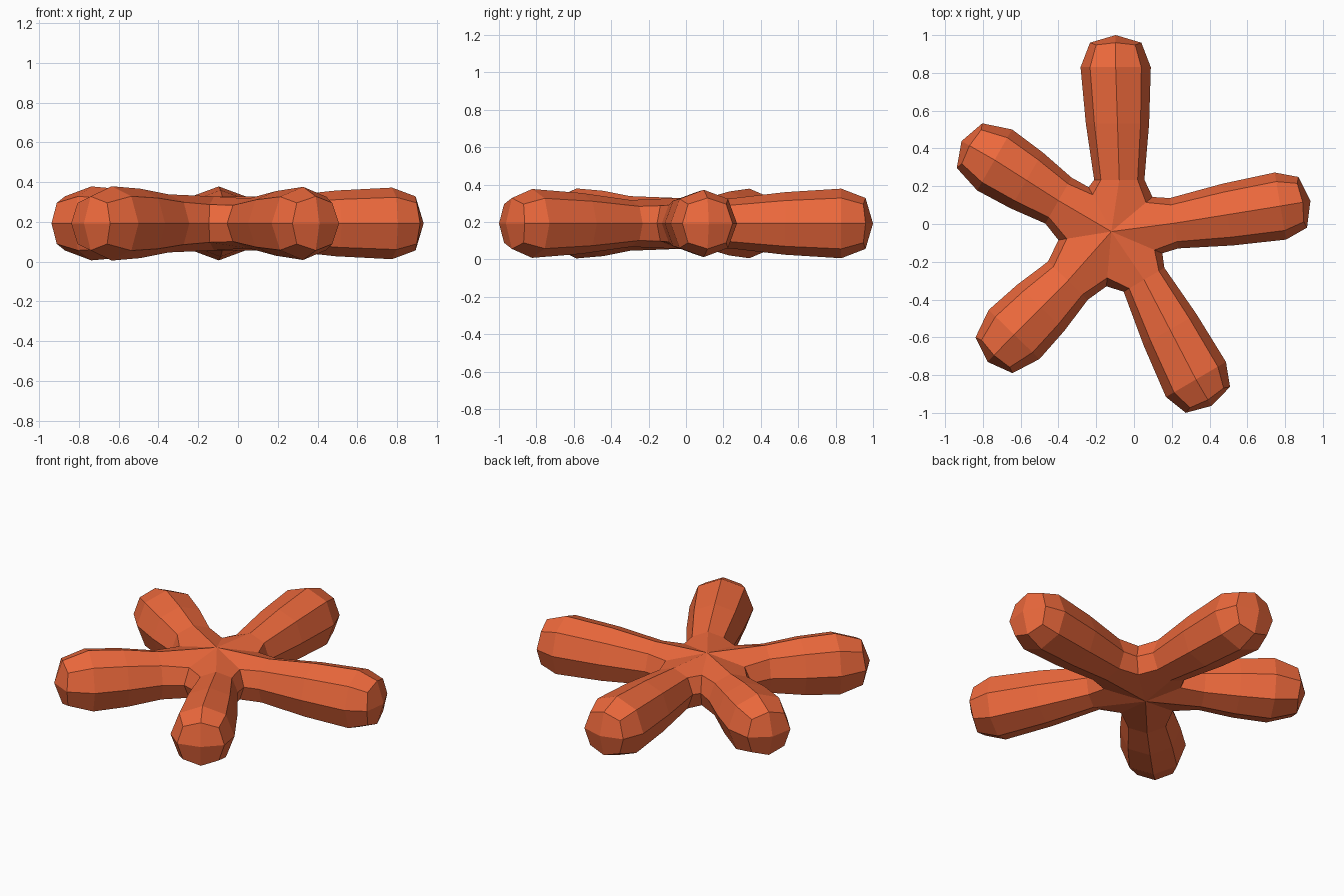
import bpy, bmesh, math
from mathutils import Vector

if "Cube" in bpy.data.objects:
    bpy.data.objects.remove(bpy.data.objects["Cube"])

ZC = 0.192                      # height of the body's mid-plane
HUB = Vector((-0.12, -0.04))    # where the arms meet

# Arms counter-clockwise: neck centre, neck radius, knob centre, knob radius, tip, cap distance
ARMS = [
    ((0.212, 0.004), 0.135, (0.775, 0.095), 0.180, (0.934, 0.122), 0.12),
    ((-0.078, 0.234), 0.133, (-0.097, 0.830), 0.186, (-0.097, 1.000), 0.13),
    ((-0.400, 0.124), 0.140, (-0.738, 0.339), 0.186, (-0.913, 0.439), 0.153),
    ((-0.350, -0.300), 0.146, (-0.635, -0.585), 0.187, (-0.775, -0.730), 0.153),
    ((0.053, -0.295), 0.125, (0.328, -0.823), 0.184, (0.410, -0.963), 0.125),
]
# Webs between arm i and arm i+1
CROTCHES = [(0.098, 0.143), (-0.240, 0.195), (-0.400, -0.085), (-0.146, -0.330), (0.150, -0.155)]

bm = bmesh.new()


def vert(p, z):
    return bm.verts.new((p[0], p[1], ZC + z))


def ring(centre, direction, radius, diag=0.73, pull=0.0):
    """Eight-sided ring across the arm; starts at the left side and goes over the top."""
    side = Vector((-direction.y, direction.x))
    verts = []
    for k in range(8):
        a = k * math.pi / 4
        r = radius * (diag / 0.7071 if k % 2 else 1.0)
        c = centre - direction * (pull if k % 2 else 0.0)
        verts.append(vert(c + side * (r * math.cos(a)), r * math.sin(a)))
    return verts


def bridge(a, b):
    for k in range(8):
        j = (k + 1) % 8
        bm.faces.new((a[k], a[j], b[j], b[k]))


# Arms with rounded knob ends
necks = []
for neck, rn, knob, rk, tip, cap in ARMS:
    neck, knob, tip = Vector(neck), Vector(knob), Vector(tip)
    d = (tip - knob).normalized()
    rings = [
        ring(neck, d, rn),
        ring((neck + knob) / 2, d, (rn + rk) / 2 + 0.008),
        ring(knob, d, rk),
        ring(knob + d * cap, d, 0.136, 0.76, 0.012),
    ]
    for a, b in zip(rings, rings[1:]):
        bridge(a, b)
    end, t = rings[-1], vert(tip, 0)
    for k in range(0, 8, 2):
        bm.faces.new((t, end[k], end[k + 1], end[(k + 2) % 8]))
    necks.append(rings[0])

# Central hub: a web column between each pair of neighbouring arms
top, bottom = vert(HUB, 0.136), vert(HUB, -0.136)
for i, crotch in enumerate(CROTCHES):
    a, b = necks[i], necks[(i + 1) % 5]
    c = Vector(crotch)
    inner = c + (HUB - c).normalized() * 0.045
    web = [top, vert(inner, 0.095), vert(c, 0), vert(inner, -0.095), bottom]
    left = [a[k] for k in (2, 1, 0, 7, 6)]
    right = [b[k] for k in (2, 3, 4, 5, 6)]
    for k in range(4):
        bm.faces.new((left[k], left[k + 1], web[k + 1], web[k]))
        bm.faces.new((web[k], web[k + 1], right[k + 1], right[k]))

bmesh.ops.recalc_face_normals(bm, faces=bm.faces)
mesh = bpy.data.meshes.new("starfish_body")
bm.to_mesh(mesh)
bm.free()
body = bpy.data.objects.new("starfish_body", mesh)
bpy.context.collection.objects.link(body)

# Orange skin
mat = bpy.data.materials.new("orange_skin")
mat.diffuse_color = (0.84, 0.14, 0.045, 1)
mat.use_nodes = True
mat.node_tree.nodes["Principled BSDF"].inputs["Base Color"].default_value = mat.diffuse_color
mesh.materials.append(mat)
